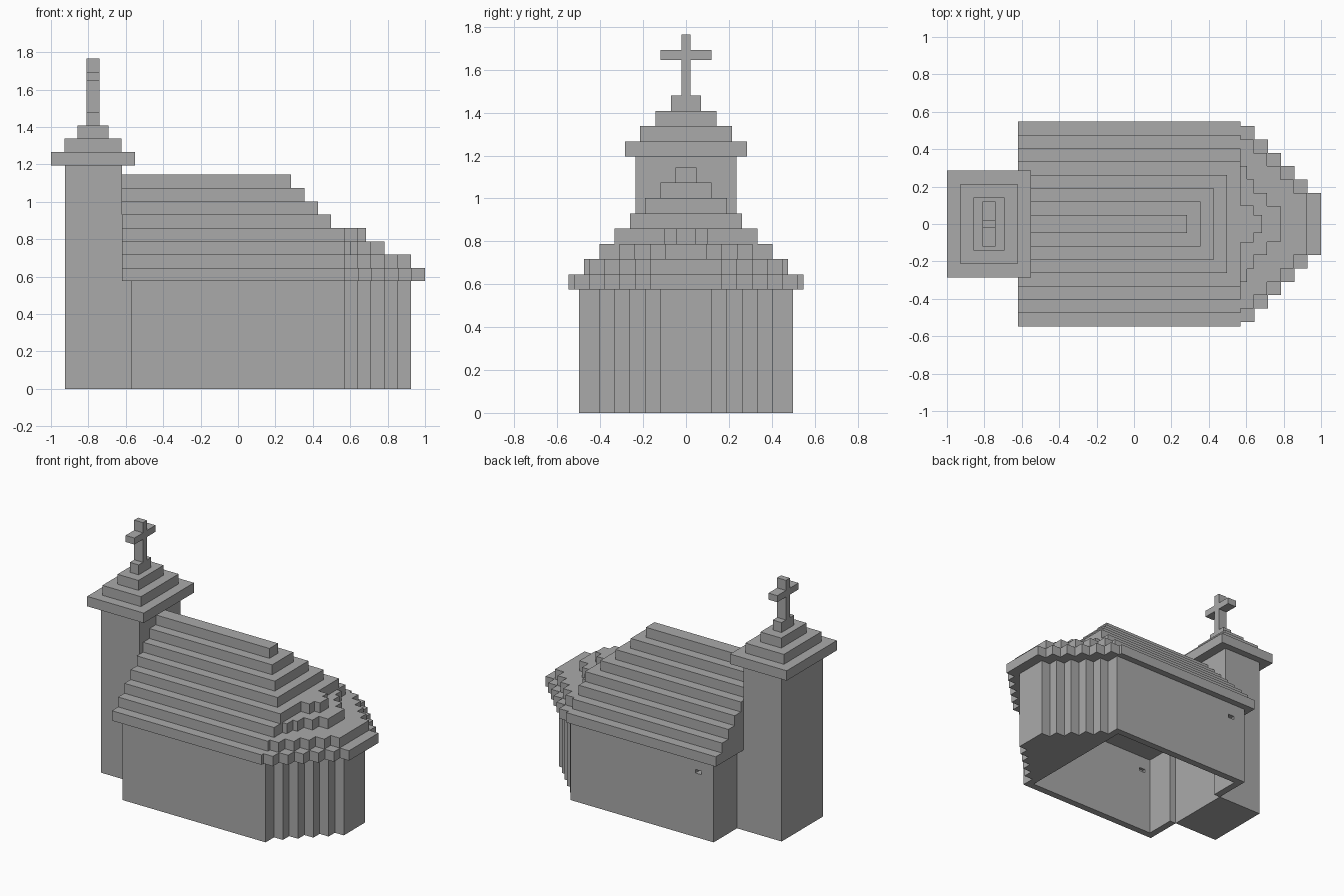
import bpy, bmesh

cube = bpy.data.objects.get("Cube")
if cube:
    bpy.data.objects.remove(cube, do_unlink=True)

stone = bpy.data.materials.new("grey_stone")
stone.use_nodes = True
stone.diffuse_color = (0.4, 0.4, 0.4, 1)
stone.node_tree.nodes["Principled BSDF"].inputs["Base Color"].default_value = (0.4, 0.4, 0.4, 1)

STEP = 0.0712     # one stair in the stepped shapes
EAVE = 0.575      # top of the nave walls
BEND = 0.57       # where the nave meets the rounded apse


def prism(name, outline, z0, z1):
    """Extrude a flat outline upward into a solid."""
    bm = bmesh.new()
    base = bm.faces.new([bm.verts.new((x, y, z0)) for x, y in outline])
    top = bmesh.ops.extrude_face_region(bm, geom=[base])["geom"]
    bmesh.ops.translate(bm, vec=(0, 0, z1 - z0),
                        verts=[v for v in top if isinstance(v, bmesh.types.BMVert)])
    bmesh.ops.recalc_face_normals(bm, faces=bm.faces[:])
    mesh = bpy.data.meshes.new(name)
    bm.to_mesh(mesh)
    bm.free()
    mesh.materials.append(stone)
    obj = bpy.data.objects.new(name, mesh)
    bpy.context.collection.objects.link(obj)
    return obj


def box(name, x0, x1, y0, y1, z0, z1):
    return prism(name, [(x0, y0), (x1, y0), (x1, y1), (x0, y1)], z0, z1)


def stepped(x0, steps):
    """Outline from x0 with stairs (end x, half width) from wide to narrow, mirrored in y."""
    half = [(x0, steps[0][1])]
    for i, (x, y) in enumerate(steps):
        half.append((x, y))
        if i + 1 < len(steps):
            half.append((x, steps[i + 1][1]))
    return half + [(x, -y) for x, y in reversed(half)]


def stairs(end, width, count):
    """Regular stairs that finish at the tip given by end and half width."""
    return [(end - k * STEP, width + k * STEP) for k in reversed(range(count))]


# Nave walls, open underneath
side_walls = [box("nave_wall_front", -BEND, BEND, -0.5, -0.45, 0, EAVE),
              box("nave_wall_back", -BEND, BEND, 0.45, 0.5, 0, EAVE)]
for name, s in (("front", -1), ("back", 1)):
    y0, y1 = sorted((s * 0.235, s * 0.45))
    box("nave_end_wall_" + name, -BEND, -0.52, y0, y1, 0, EAVE)

# Small slot through the back wall, recessed in the inside of the front wall
cutter = box("slot_cutter", -0.475, -0.425, -0.47, 0.6, 0.46, 0.485)
cutter.hide_render = True
cutter.hide_viewport = True
for wall in side_walls:
    cut = wall.modifiers.new("slot", "BOOLEAN")
    cut.operation = "DIFFERENCE"
    cut.object = cutter

# Apse with stepped corners
prism("apse", stepped(0.52, [(BEND, 0.5)] + stairs(0.925, 0.12, 5)), 0, EAVE)

# Roof, one layer at a time
apse_stairs = [stairs(1.0, 0.167, 6),
               stairs(0.925, 0.167, 5),
               [(0.605, 0.31), (0.64, 0.24), (0.71, 0.167), (0.782, 0.095)],
               [(0.64, 0.1), (0.685, 0.047)]]
for i in range(8):
    half = 0.547 - i * STEP
    z = EAVE + i * STEP
    if i < 4:
        steps = [(BEND, half)] + apse_stairs[i]
    else:
        steps = [(0.498 - (i - 4) * STEP, half)]
    prism(f"roof_layer_{i + 1}", stepped(-0.62, steps), z, z + STEP)

# Tower shaft, with a foot that closes the nave
box("tower", -0.925, -0.62, -0.235, 0.235, 0, 1.195)
box("tower_foot", -0.62, -BEND, -0.235, 0.235, 0, EAVE)

# Stepped tower cap
cap_layers = [(0.225, 0.285), (0.153, 0.214), (0.083, 0.143), (0.035, 0.071)]
for i, (hx, hy) in enumerate(cap_layers):
    z = 1.195 + i * STEP
    box(f"tower_cap_{i + 1}", -0.775 - hx, -0.775 + hx, -hy, hy, z, z + STEP)

# Cross
box("cross_post", -0.81, -0.74, -0.022, 0.022, 1.478, 1.765)
for name, s in (("front", -1), ("back", 1)):
    y0, y1 = sorted((s * 0.022, s * 0.12))
    box("cross_arm_" + name, -0.81, -0.74, y0, y1, 1.645, 1.692)
